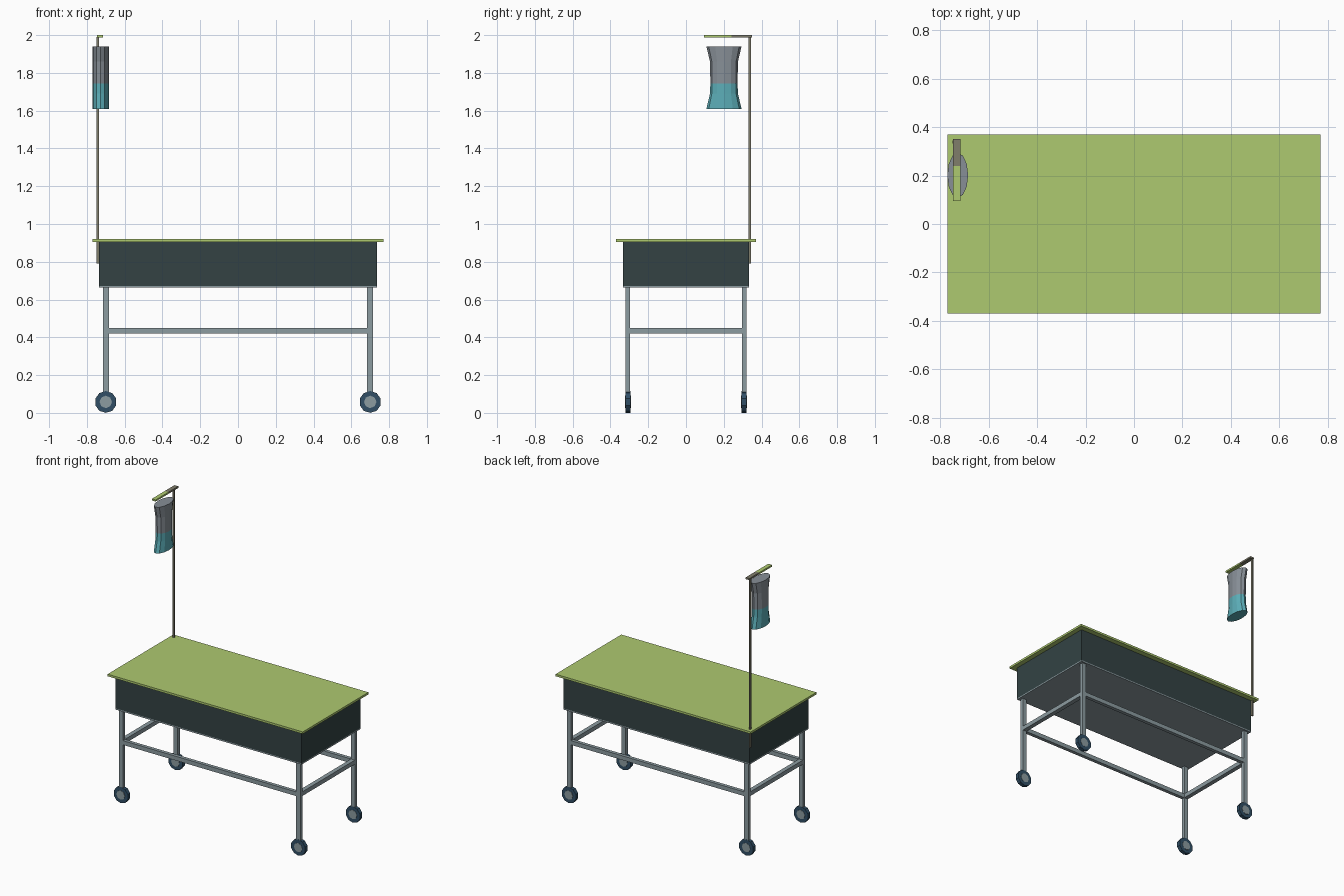
import bpy, bmesh, math
from mathutils import Matrix

if "Cube" in bpy.data.objects:
    bpy.data.objects.remove(bpy.data.objects["Cube"])


def material(name, srgb):
    m = bpy.data.materials.new(name)
    lin = [c / 12.92 if c <= 0.04045 else ((c + 0.055) / 1.055) ** 2.4 for c in srgb]
    m.diffuse_color = (*lin, 1)
    m.use_nodes = True
    m.node_tree.nodes["Principled BSDF"].inputs["Base Color"].default_value = m.diffuse_color
    return m


GREEN = material("lime green", (0.68, 0.79, 0.44))
DARK = material("dark slate", (0.20, 0.26, 0.265))
STEEL = material("steel grey", (0.55, 0.61, 0.63))
NAVY = material("navy rubber", (0.19, 0.31, 0.40))
OLIVE = material("olive grey", (0.50, 0.49, 0.42))
BAG = material("bag grey", (0.53, 0.56, 0.59))
TEAL = material("teal fluid", (0.36, 0.68, 0.72))


def finish(name, bm, *mats):
    bmesh.ops.recalc_face_normals(bm, faces=bm.faces)
    me = bpy.data.meshes.new(name)
    bm.to_mesh(me)
    bm.free()
    for m in mats:
        me.materials.append(m)
    ob = bpy.data.objects.new(name, me)
    bpy.context.collection.objects.link(ob)
    return ob


def box(name, x, y, z, mat):
    """Box from (min, max) ranges on each axis."""
    bm = bmesh.new()
    size = [r[1] - r[0] for r in (x, y, z)]
    mid = [(r[1] + r[0]) / 2 for r in (x, y, z)]
    bmesh.ops.create_cube(bm, size=1, matrix=Matrix.Translation(mid) @ Matrix.Diagonal((*size, 1)))
    return finish(name, bm, mat)


def disc(name, center, radius, width, sides, mat):
    """Cylinder lying along y."""
    bm = bmesh.new()
    bmesh.ops.create_cone(bm, cap_ends=True, segments=sides, radius1=radius, radius2=radius, depth=width,
                          matrix=Matrix.Translation(center) @ Matrix.Rotation(math.pi / 2, 4, 'X'))
    return finish(name, bm, mat)


# Table top, cabinet and its base plate
box("table_top", (-0.77, 0.77), (-0.37, 0.37), (0.905, 0.92), GREEN)
box("cabinet", (-0.735, 0.735), (-0.333, 0.333), (0.672, 0.905), DARK)
box("base_plate", (-0.735, 0.735), (-0.333, 0.333), (0.663, 0.672), STEEL)

# Legs with wheels
for sx, side in ((-1, "left"), (1, "right")):
    for sy, end in ((-1, "front"), (1, "back")):
        x, y = sx * 0.70, sy * 0.308
        tag = f"{end}_{side}"
        box(f"{tag}_leg", (x - 0.016, x + 0.016), (y - 0.0125, y + 0.0125), (0.06, 0.663), STEEL)
        disc(f"{tag}_wheel", (x, y, 0.058), 0.058, 0.027, 10, NAVY)
        disc(f"{tag}_hub", (x, y, 0.058), 0.033, 0.031, 8, STEEL)

# Stretchers
for s, side, end in ((-1, "left", "front"), (1, "right", "back")):
    y, x = s * 0.308, s * 0.70
    box(f"{end}_stretcher", (-0.685, 0.685), (y - 0.0125, y + 0.0125), (0.42, 0.45), STEEL)
    box(f"{side}_stretcher", (x - 0.0155, x + 0.0155), (-0.296, 0.296), (0.42, 0.45), STEEL)

# Drip pole and hanging arm
box("drip_pole", (-0.748, -0.737), (0.332, 0.345), (0.79, 1.99), OLIVE)
box("arm_rear", (-0.746, -0.716), (0.24, 0.35), (1.988, 2.0), OLIVE)
box("arm_front", (-0.746, -0.716), (0.095, 0.24), (1.988, 2.0), GREEN)

# Waisted fluid bag: grey above the fluid line, teal below
SIDES, FLUID = 12, 1.745
profile = [(1.61, 0.093), (1.69, 0.074), (FLUID, 0.072), (1.86, 0.074), (1.94, 0.093)]
bm = bmesh.new()
rings = []
for z, ry in profile:
    rings.append([bm.verts.new((-0.727 + 0.043 * math.cos(a), 0.201 + ry * math.sin(a), z))
                  for a in (2 * math.pi * i / SIDES for i in range(SIDES))])
for low, high in zip(rings, rings[1:]):
    for i in range(SIDES):
        j = (i + 1) % SIDES
        bm.faces.new((low[i], low[j], high[j], high[i]))
bm.faces.new(rings[0])
bm.faces.new(rings[-1])
for f in bm.faces:
    f.material_index = 1 if f.calc_center_median().z < FLUID else 0
finish("fluid_bag", bm, BAG, TEAL)
